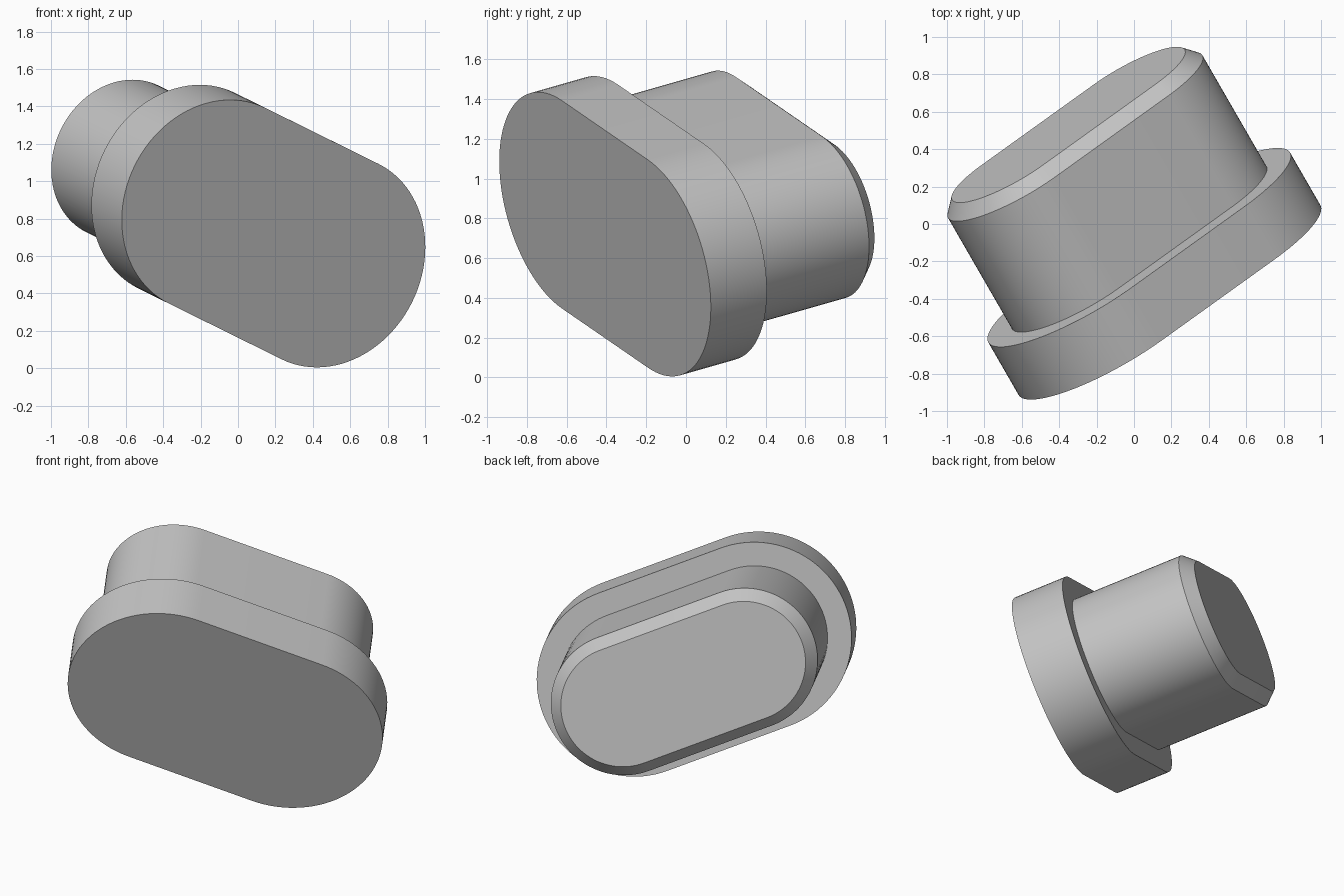
import bpy, bmesh
from math import pi, cos, sin, radians
from mathutils import Vector, Matrix

cube = bpy.data.objects.get("Cube")
if cube:
    bpy.data.objects.remove(cube, do_unlink=True)

HALF_STRAIGHT = 0.40   # half the straight run of the slot outline
ARC_STEPS = 48         # segments per rounded end

# One plain grey material
grey = bpy.data.materials.new("plain_grey")
grey.use_nodes = True
grey.diffuse_color = (0.55, 0.55, 0.55, 1)
grey.node_tree.nodes["Principled BSDF"].inputs["Base Color"].default_value = (0.55, 0.55, 0.55, 1)

# Tilted frame: long direction, plug axis, thickness direction
axis = Vector((-0.485, 0.841, 0.240)).normalized()
long_dir = Vector((0.759, 0.535, -0.375))
long_dir = (long_dir - axis * long_dir.dot(axis)).normalized()
up = long_dir.cross(axis)
frame = Matrix((long_dir, axis, up)).transposed().to_4x4()
frame.translation = (0.19, -0.407, 0.72)


def slot_ring(bm, depth, radius):
    """Rounded-end slot outline at a depth along the plug axis."""
    ring = []
    for side in (1, -1):
        for i in range(ARC_STEPS + 1):
            a = -pi / 2 + pi * i / ARC_STEPS
            ring.append(bm.verts.new((side * (HALF_STRAIGHT + radius * cos(a)),
                                      depth, side * radius * sin(a))))
    return ring


# Wide head, step, narrower stem and chamfered tip as one solid
stations = [(0, 0.583), (0.335, 0.583), (0.335, 0.437), (1.04, 0.437), (1.115, 0.37)]
bm = bmesh.new()
rings = [slot_ring(bm, d, r) for d, r in stations]
for a, b in zip(rings, rings[1:]):
    for i in range(len(a)):
        j = (i + 1) % len(a)
        bm.faces.new((a[i], a[j], b[j], b[i]))
bm.faces.new(rings[0])
bm.faces.new(rings[-1])
bmesh.ops.recalc_face_normals(bm, faces=bm.faces)

mesh = bpy.data.meshes.new("stepped_slot_plug")
bm.to_mesh(mesh)
bm.free()
mesh.transform(frame)
mesh.materials.append(grey)
plug = bpy.data.objects.new("stepped_slot_plug", mesh)
bpy.context.collection.objects.link(plug)

# Smooth walls, sharp rims
bpy.ops.object.select_all(action="DESELECT")
plug.select_set(True)
bpy.context.view_layer.objects.active = plug
bpy.ops.object.shade_smooth_by_angle(angle=radians(30))
